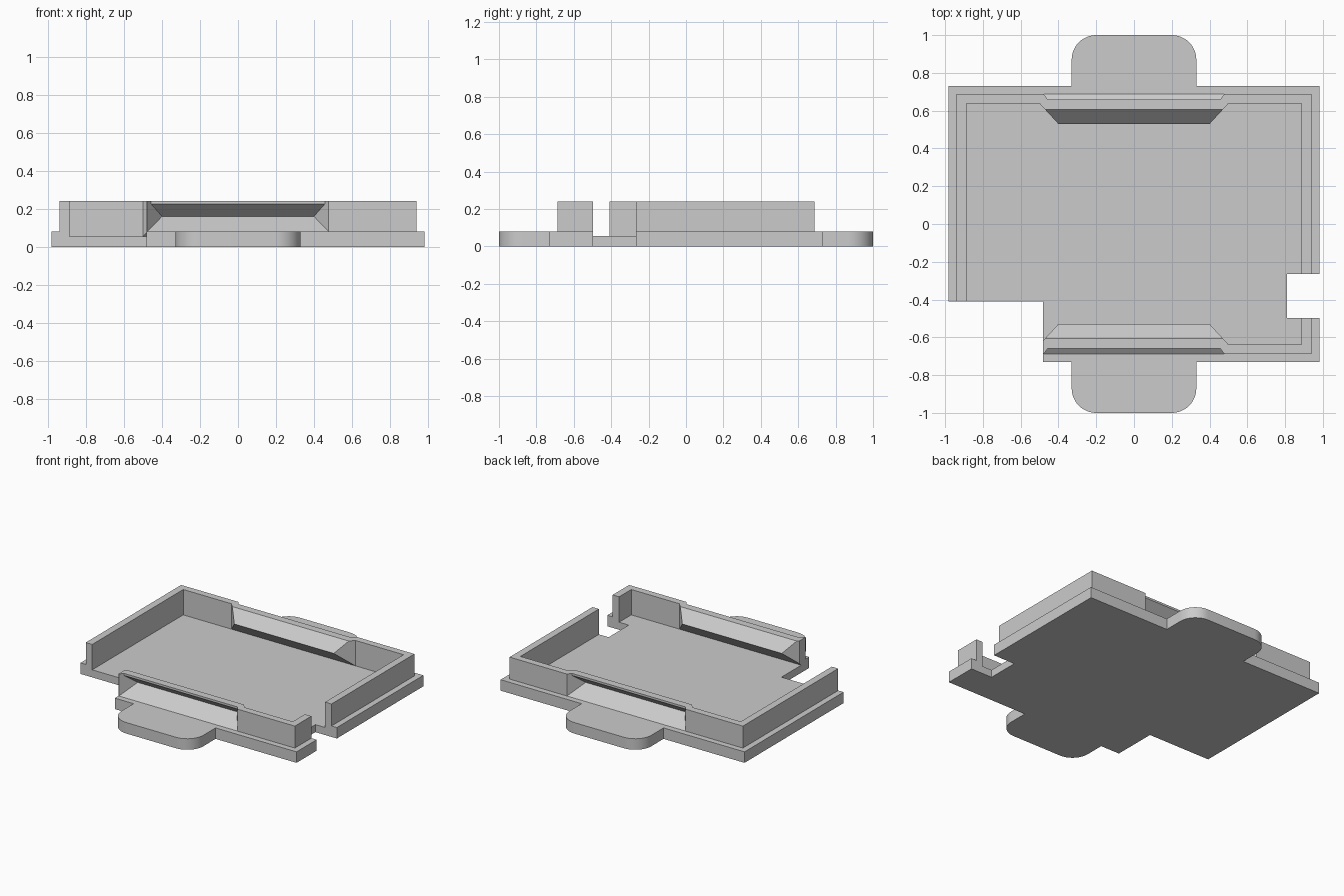
import bpy, bmesh, math

cube = bpy.data.objects.get("Cube")
if cube:
    bpy.data.objects.remove(cube, do_unlink=True)

grey = bpy.data.materials.new("plain grey")
grey.use_nodes = True
COLOUR = (0.6, 0.6, 0.6, 1)
grey.diffuse_color = COLOUR
grey.node_tree.nodes["Principled BSDF"].inputs["Base Color"].default_value = COLOUR


def loft(name, rings):
    """Closed solid through stacked rings of points."""
    bm = bmesh.new()
    loops = [[bm.verts.new(p) for p in ring] for ring in rings]
    n = len(loops[0])
    bm.faces.new(loops[0])
    bm.faces.new(loops[-1])
    for a, b in zip(loops, loops[1:]):
        for i in range(n):
            j = (i + 1) % n
            bm.faces.new((a[i], a[j], b[j], b[i]))
    bmesh.ops.recalc_face_normals(bm, faces=bm.faces)
    mesh = bpy.data.meshes.new(name)
    bm.to_mesh(mesh)
    bm.free()
    mesh.materials.append(grey)
    ob = bpy.data.objects.new(name, mesh)
    bpy.context.collection.objects.link(ob)
    return ob


def prism(name, outline, z0, z1):
    return loft(name, [[(x, y, z) for x, y in outline] for z in (z0, z1)])


def box(name, x0, x1, y0, y1, z0, z1):
    return prism(name, [(x0, y0), (x1, y0), (x1, y1), (x0, y1)], z0, z1)


def combine(target, tool, operation):
    """Apply a boolean, then discard the tool."""
    bpy.context.view_layer.objects.active = target
    mod = target.modifiers.new(operation, "BOOLEAN")
    mod.operation, mod.object, mod.solver = operation, tool, "EXACT"
    bpy.ops.object.modifier_apply(modifier=mod.name)
    bpy.data.objects.remove(tool, do_unlink=True)


def wedge(name, side, back, reach, half, slope, steps):
    """Trapezoid-plan solid; steps are (height, front edge), ends slant with depth."""
    rings = []
    for z, front in steps:
        hb, hf = half + slope * (reach - back) * -1, half - slope * (front - reach)
        hb = half - slope * (back - reach)
        rings.append([(-hb, side * back, z), (hb, side * back, z),
                      (hf, side * front, z), (-hf, side * front, z)])
    return loft(name, rings)


# Base plate with a rounded tab at front and back
W, D, TAB, R = 0.983, 0.73, 0.33, 0.13
quarter = [(W, D), (TAB, D)]
for i in range(13):
    a = math.pi / 2 * i / 12
    quarter.append((TAB - R + R * math.cos(a), 1 - R + R * math.sin(a)))
half = quarter + [(-x, y) for x, y in reversed(quarter)]
tray = prism("tray", half + [(-x, -y) for x, y in half], 0, 0.08)

# Rim walls and sunken floor
TOP, FLOOR = 0.24, 0.055
combine(tray, box("rim", -0.94, 0.94, -0.688, 0.688, 0.03, TOP), "UNION")
combine(tray, box("cavity", -0.888, 0.888, -0.638, 0.638, FLOOR, 0.4), "DIFFERENCE")

# Pinched grips: ridge inside, matching groove outside
for side in (1, -1):
    ridge = wedge("ridge", side, -0.665, -0.638, 0.5, 0.92,
                  [(0.045, -0.648), (0.16, -0.53), (TOP, -0.605)])
    combine(tray, ridge, "UNION")
    groove = wedge("groove", side, -0.71, -0.688, 0.478, 0.74,
                   [(0.08, -0.688), (0.16, -0.583), (0.225, -0.66), (0.3, -0.66)])
    combine(tray, groove, "DIFFERENCE")

# Corner cut-out and side notch
combine(tray, box("corner_cut", -1.2, -0.482, -1.2, -0.41, -0.1, 0.5), "DIFFERENCE")
combine(tray, box("side_notch", 0.81, 1.2, -0.498, -0.266, -0.1, 0.5), "DIFFERENCE")

bpy.ops.object.select_all(action="DESELECT")
tray.select_set(True)
bpy.context.view_layer.objects.active = tray
bpy.ops.object.shade_smooth_by_angle(angle=math.radians(25))
